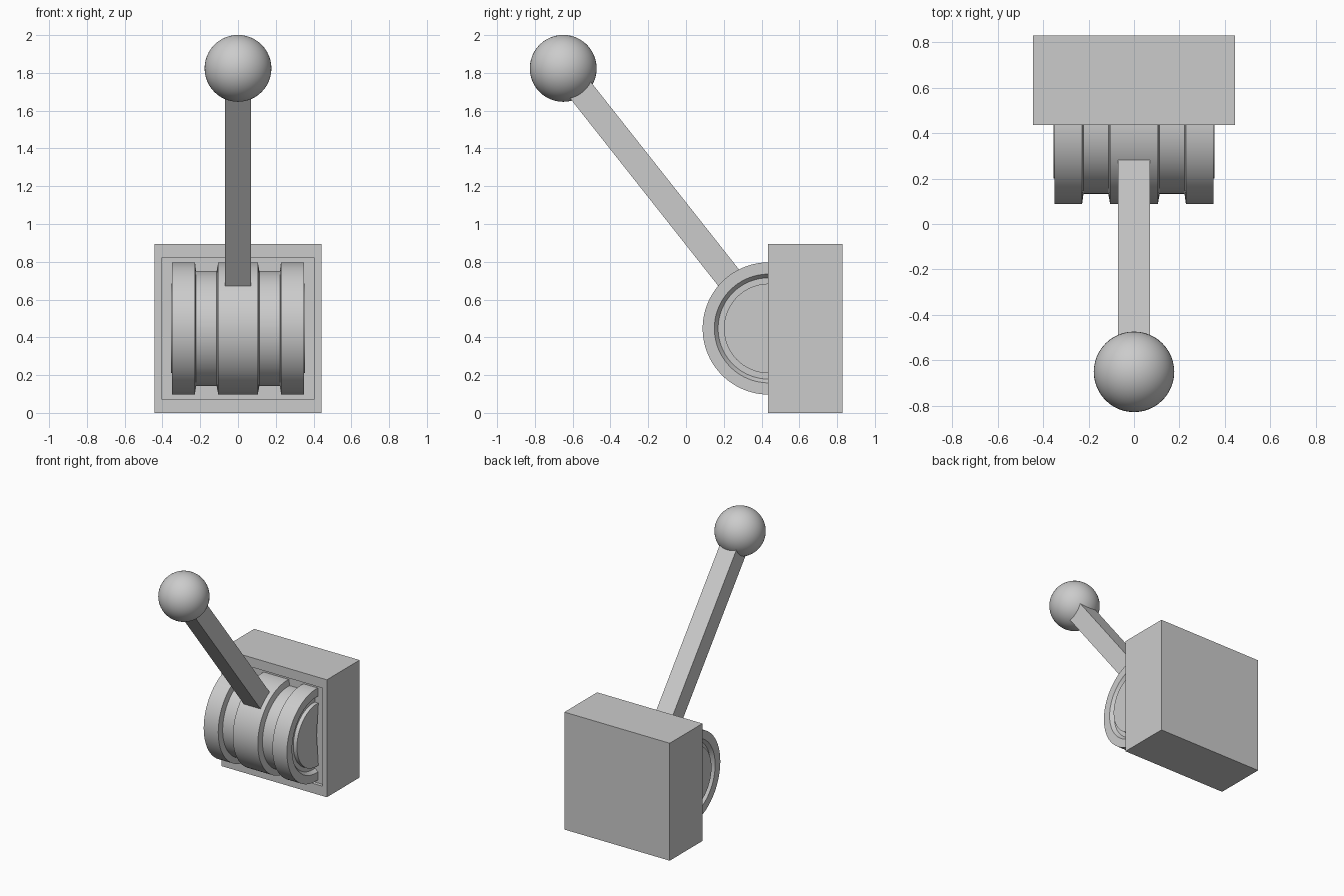
import bpy, bmesh, math
from mathutils import Vector, Matrix

if "Cube" in bpy.data.objects:
    bpy.data.objects.remove(bpy.data.objects["Cube"])

AXIS = Vector((0, 0.438, 0.447))      # drum axis, runs along x
KNOB = Vector((0, -0.65, 1.824))


def finish(bm, name, smooth=False):
    bmesh.ops.recalc_face_normals(bm, faces=bm.faces)
    mesh = bpy.data.meshes.new(name)
    bm.to_mesh(mesh)
    bm.free()
    ob = bpy.data.objects.new(name, mesh)
    bpy.context.collection.objects.link(ob)
    if smooth:
        bpy.ops.object.select_all(action='DESELECT')
        ob.select_set(True)
        bpy.context.view_layer.objects.active = ob
        bpy.ops.object.shade_smooth_by_angle(angle=math.radians(30))
    return ob


def box(size, matrix):
    bm = bmesh.new()
    bmesh.ops.create_cube(bm, size=1, matrix=matrix @ Matrix.Diagonal((*size, 1)))
    return bm


# Housing: block with a shallow recessed front panel
bm = box((0.886, 0.393, 0.893), Matrix.Translation((0, 0.6315, 0.4465)))
bm.normal_update()
front = min(bm.faces, key=lambda f: f.calc_center_median().y)
bmesh.ops.inset_region(bm, faces=[front], thickness=0.03)
for v in front.verts:
    v.co.x = math.copysign(0.405, v.co.x)
    v.co.z = AXIS.z + math.copysign(0.373, v.co.z - AXIS.z)
bm.normal_update()
bmesh.ops.inset_region(bm, faces=[front], thickness=0)
for v in front.verts:
    v.co.y += 0.025
finish(bm, "housing")

# Drum: grooved profile (x, radius) mirrored in x and spun just over half a turn
half = [(0.105, 0.35), (0.113, 0.305), (0.222, 0.305), (0.228, 0.35),
        (0.35, 0.35), (0.35, 0.288), (0.325, 0.268), (0.325, 0.237),
        (0.355, 0.237), (0.355, 0.0)]
profile = [(-x, r) for x, r in reversed(half)] + half
bm = bmesh.new()
start = Matrix.Rotation(math.radians(-5), 4, 'X')
verts = [bm.verts.new(AXIS + start @ Vector((x, 0, r))) for x, r in profile]
edges = [bm.edges.new(pair) for pair in zip(verts, verts[1:])]
bmesh.ops.spin(bm, geom=verts + edges, cent=AXIS, axis=(1, 0, 0),
               angle=math.radians(190), steps=48)
bmesh.ops.remove_doubles(bm, verts=bm.verts, dist=0.0001)
finish(bm, "grooved_drum", True)

# Lever: square bar from inside the drum to the knob
d = (KNOB - AXIS).normalized()
low = AXIS + d * 0.3
tilt = Matrix.Rotation(math.atan2(-d.y, d.z), 4, 'X')
finish(box((0.14, 0.14, (KNOB - low).length - 0.05),
           Matrix.Translation((low + KNOB - d * 0.05) / 2) @ tilt), "lever_bar")

# Knob: smooth ball
bm = bmesh.new()
bmesh.ops.create_uvsphere(bm, u_segments=48, v_segments=24, radius=0.177,
                          matrix=Matrix.Translation(KNOB))
finish(bm, "lever_knob", True)
